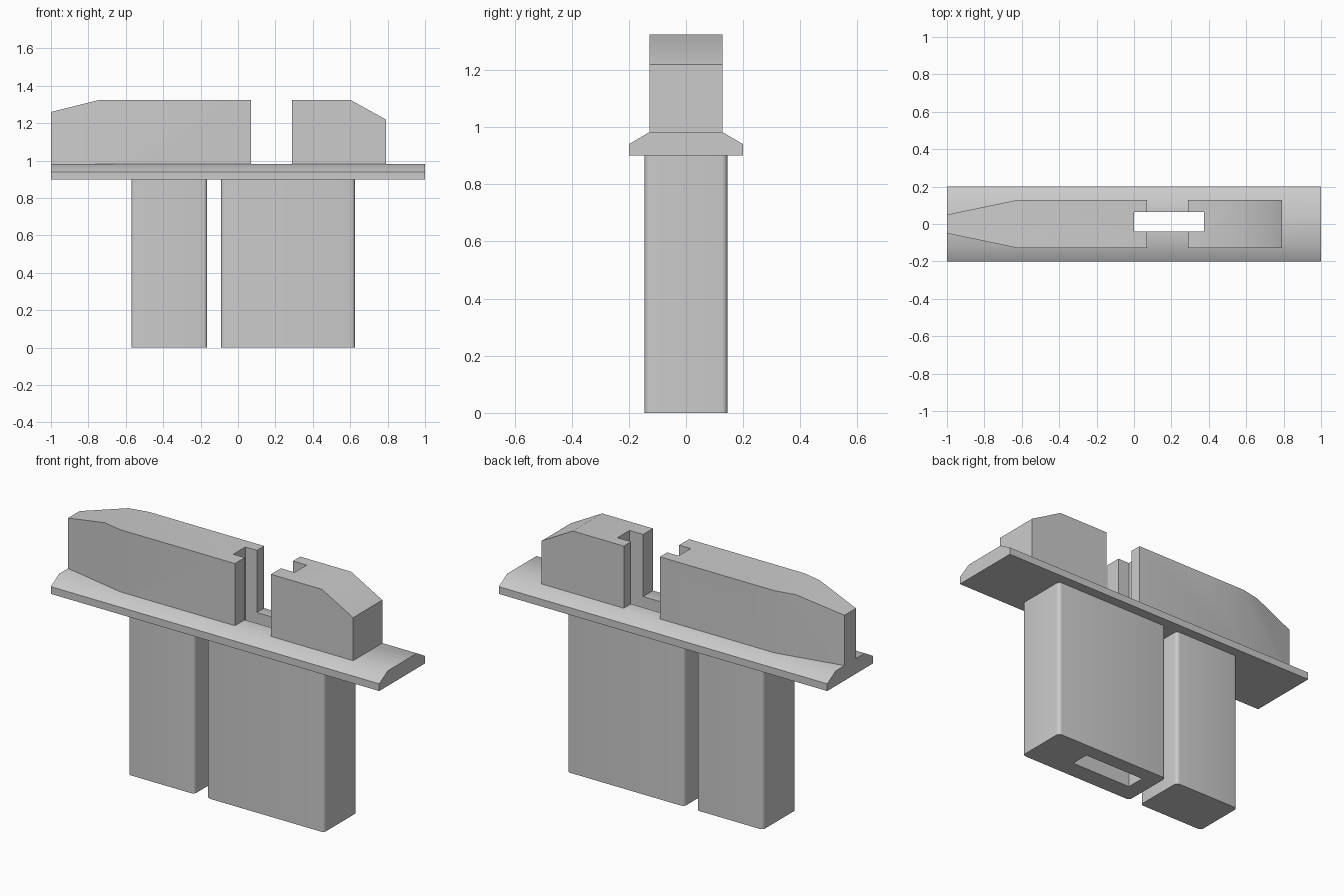
import bpy, bmesh, math
from mathutils import Vector

cube = bpy.data.objects.get("Cube")
if cube:
    bpy.data.objects.remove(cube, do_unlink=True)

GREY = (0.6, 0.6, 0.6, 1)
grey = bpy.data.materials.new("plain grey")
grey.use_nodes = True
grey.diffuse_color = GREY
grey.node_tree.nodes["Principled BSDF"].inputs["Base Color"].default_value = GREY


def prism(name, points, offset):
    """Extrude a closed outline of 3D points along an offset."""
    bm = bmesh.new()
    face = bm.faces.new([bm.verts.new(p) for p in points])
    grown = bmesh.ops.extrude_face_region(bm, geom=[face])["geom"]
    bmesh.ops.translate(bm, vec=Vector(offset),
                        verts=[g for g in grown if isinstance(g, bmesh.types.BMVert)])
    bmesh.ops.recalc_face_normals(bm, faces=bm.faces)
    mesh = bpy.data.meshes.new(name)
    bm.to_mesh(mesh)
    bm.free()
    obj = bpy.data.objects.new(name, mesh)
    bpy.context.collection.objects.link(obj)
    mesh.materials.append(grey)
    return obj


def select(obj):
    bpy.ops.object.select_all(action="DESELECT")
    obj.select_set(True)
    bpy.context.view_layer.objects.active = obj


def boolean(obj, other, operation):
    select(obj)
    mod = obj.modifiers.new("cut", "BOOLEAN")
    mod.object, mod.operation, mod.solver = other, operation, "EXACT"
    bpy.ops.object.modifier_apply(modifier=mod.name)


def side_outline(points, name):
    """Block with an x-z outline, as wide as the upper body."""
    return prism(name, [(x, -0.127, z) for x, z in points], (0, 0.254, 0))


def leg(name, x0, x1):
    """Upright block with rounded vertical corners."""
    r, half, outline = 0.02, 0.145, []
    corners = [(x1 - r, half - r), (x0 + r, half - r), (x0 + r, r - half), (x1 - r, r - half)]
    for i, (x, y) in enumerate(corners):
        for step in range(6):
            a = math.radians(90 * i + 18 * step)
            outline.append((x + r * math.cos(a), y + r * math.sin(a), 0))
    return prism(name, outline, (0, 0, 0.9))


# Flange with bevelled upper edges
half_section = [(0.2, 0.9), (0.2, 0.94), (0.127, 0.983)]
section = half_section + [(-y, z) for y, z in reversed(half_section)]
flange = prism("flange", [(-1, y, z) for y, z in section], (2, 0, 0))

# Upper blocks; the long one is tapered in plan towards its nose
long_block = side_outline([(-1, 0.983), (0.07, 0.983), (0.07, 1.325),
                           (-0.74, 1.325), (-1, 1.26)], "long_block")
plan = [(-1, -0.05), (-0.63, -0.127), (0.2, -0.127),
        (0.2, 0.127), (-0.63, 0.127), (-1, 0.05)]
taper = prism("taper", [(x, y, 0.9) for x, y in plan], (0, 0, 0.6))
boolean(long_block, taper, "INTERSECT")
short_block = side_outline([(0.29, 0.983), (0.79, 0.983), (0.79, 1.22),
                            (0.6, 1.325), (0.29, 1.325)], "short_block")

# Legs below the flange
narrow_leg = leg("narrow_leg", -0.57, -0.165)
wide_leg = leg("wide_leg", -0.09, 0.625)

# Slot running right through from top to bottom
slot = prism("slot", [(0, -0.041, -0.1), (0.373, -0.041, -0.1),
                      (0.373, 0.064, -0.1), (0, 0.064, -0.1)], (0, 0, 1.6))
for part in (flange, long_block, short_block, wide_leg):
    boolean(part, slot, "DIFFERENCE")
for helper in (taper, slot):
    bpy.data.objects.remove(helper, do_unlink=True)

# Soft shading across shallow edges only
for part in (flange, long_block, short_block, narrow_leg, wide_leg):
    select(part)
    bpy.ops.object.shade_smooth_by_angle(angle=math.radians(32))
